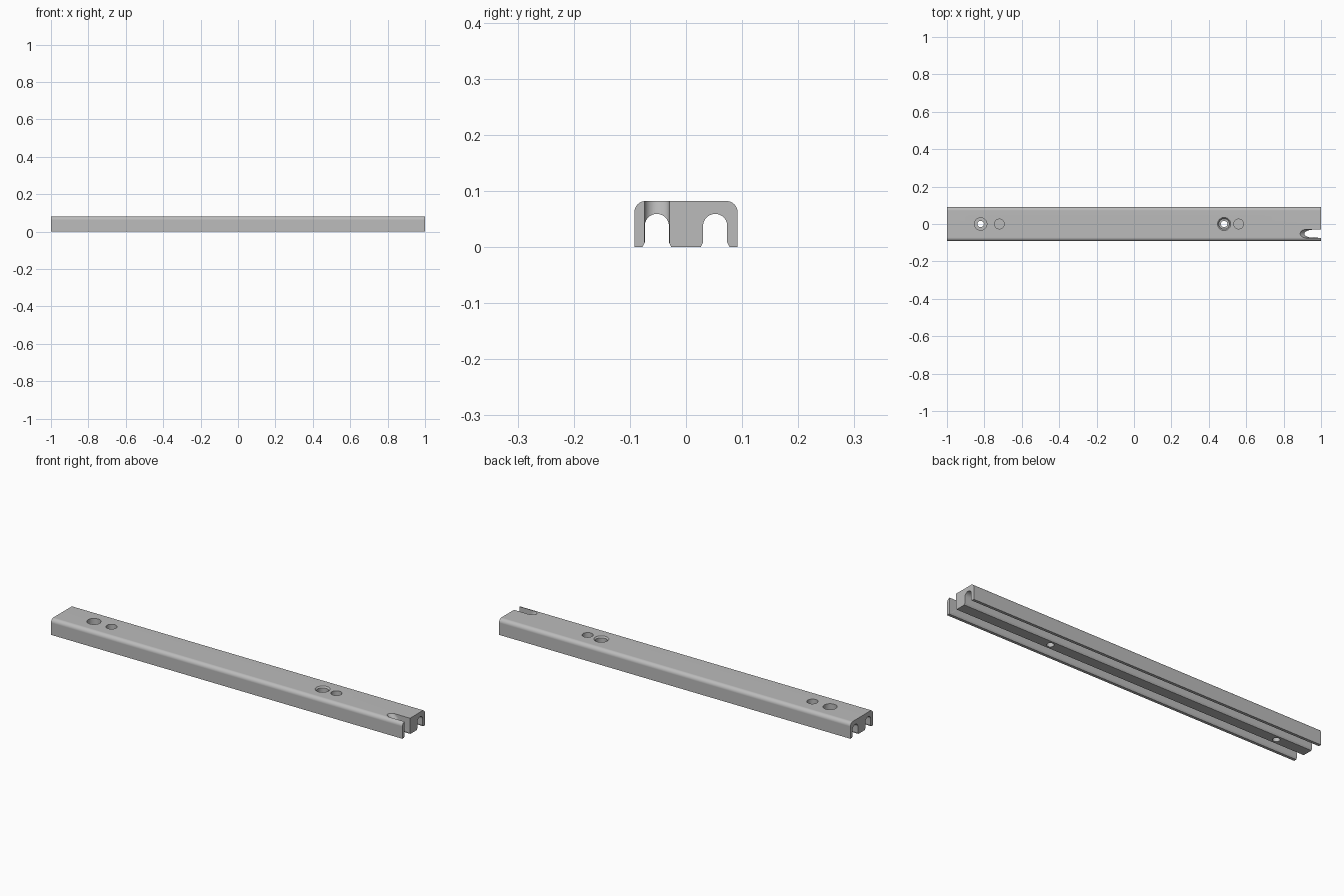
import bpy, bmesh
from math import pi, cos, sin, radians

cube = bpy.data.objects.get("Cube")
if cube:
    bpy.data.objects.remove(cube, do_unlink=True)

WIDTH, HEIGHT, FILLET = 0.092, 0.082, 0.02
CHANNEL_Y, CHANNEL_R, ARCH_TOP = 0.052, 0.0215, 0.059
FLARE = 0.004


def arc(cx, cy, rx, ry, start, end, steps):
    """Points on an elliptical arc, angles in degrees."""
    angles = [radians(start + (end - start) * i / steps) for i in range(steps + 1)]
    return [(cx + rx * cos(a), cy + ry * sin(a)) for a in angles]


def lofted(name, rings):
    """Closed solid through a list of matching rings of 3D points."""
    bm = bmesh.new()
    loops = [[bm.verts.new(p) for p in ring] for ring in rings]
    for a, b in zip(loops, loops[1:]):
        for i in range(len(a)):
            j = (i + 1) % len(a)
            bm.faces.new((a[i], a[j], b[j], b[i]))
    bm.faces.new(loops[0][::-1])
    bm.faces.new(loops[-1])
    bmesh.ops.recalc_face_normals(bm, faces=bm.faces)
    mesh = bpy.data.meshes.new(name)
    bm.to_mesh(mesh)
    bm.free()
    obj = bpy.data.objects.new(name, mesh)
    bpy.context.collection.objects.link(obj)
    return obj


def drill(name, x, steps):
    """Turned cutter from (radius, height) steps."""
    rings = [[(px, py, z) for px, py in arc(x, 0, r, r, 0, 352.5, 47)] for r, z in steps]
    return lofted(name, rings)


def channel(y):
    """Arched channel outline with a small flare at the mouth."""
    r = CHANNEL_R
    points = [(y - r - FLARE, 0), (y - r, 2 * FLARE)]
    points += arc(y, ARCH_TOP - r, r, r, 180, 0, 20)
    return points + [(y + r, 2 * FLARE), (y + r + FLARE, 0)]


# Rail body: rounded top corners and two channels open underneath
outline = [(-WIDTH, 0)] + channel(-CHANNEL_Y) + channel(CHANNEL_Y) + [(WIDTH, 0)]
outline += arc(WIDTH - FILLET, HEIGHT - FILLET, FILLET, FILLET, 0, 90, 10)
outline += arc(FILLET - WIDTH, HEIGHT - FILLET, FILLET, FILLET, 90, 180, 10)
rail = lofted("rail_body", [[(x, y, z) for y, z in outline] for x in (-1, 1)])

# Stepped screw holes, blind pin holes
SEAT, BORE, HEAD, PIN = 0.045, 0.017, 0.033, 0.026
over = HEIGHT + 0.02
shank = [(BORE, -0.02), (BORE, SEAT)]
cutters = [
    drill("screw_hole_cutter_right", -0.82, shank + [(HEAD, SEAT), (HEAD, over)]),
    drill("screw_hole_cutter_left", 0.482,
          shank + [(0.028, SEAT), (0.028, 0.075), (0.035, HEIGHT), (0.035, over)]),
    drill("pin_hole_cutter_right", -0.72, [(PIN, 0.04), (PIN, over)]),
    drill("pin_hole_cutter_left", 0.56, [(PIN, 0.04), (PIN, over)]),
]

# Open end slot with a slanted round end above the front channel
slot_r = CHANNEL_R + 0.0007


def slot_ring(z):
    x = 0.918 + HEIGHT - z
    end = arc(x, -CHANNEL_Y, 0.03, slot_r, 90, 270, 20)
    return [(px, py, z) for px, py in
            end + [(1.2, -CHANNEL_Y - slot_r), (1.2, -CHANNEL_Y + slot_r)]]


cutters.append(lofted("end_slot_cutter", [slot_ring(-0.02), slot_ring(over)]))

# Cut the body
bpy.ops.object.select_all(action="DESELECT")
bpy.context.view_layer.objects.active = rail
rail.select_set(True)
for cutter in cutters:
    cutter.hide_render = True
    mod = rail.modifiers.new(cutter.name, "BOOLEAN")
    mod.operation = "DIFFERENCE"
    mod.solver = "EXACT"
    mod.object = cutter
    bpy.ops.object.modifier_apply(modifier=mod.name)
    bpy.data.objects.remove(cutter, do_unlink=True)

# Plain metal colour
metal = bpy.data.materials.new("plain_grey_metal")
metal.use_nodes = True
grey = (0.5, 0.5, 0.5, 1)
metal.diffuse_color = grey
metal.node_tree.nodes["Principled BSDF"].inputs["Base Color"].default_value = grey
rail.data.materials.clear()
rail.data.materials.append(metal)

# Smooth fillets and bores, crisp edges elsewhere
bpy.ops.object.shade_smooth_by_angle(angle=radians(25))
weighted = rail.modifiers.new("flat_face_normals", "WEIGHTED_NORMAL")
weighted.keep_sharp = True
